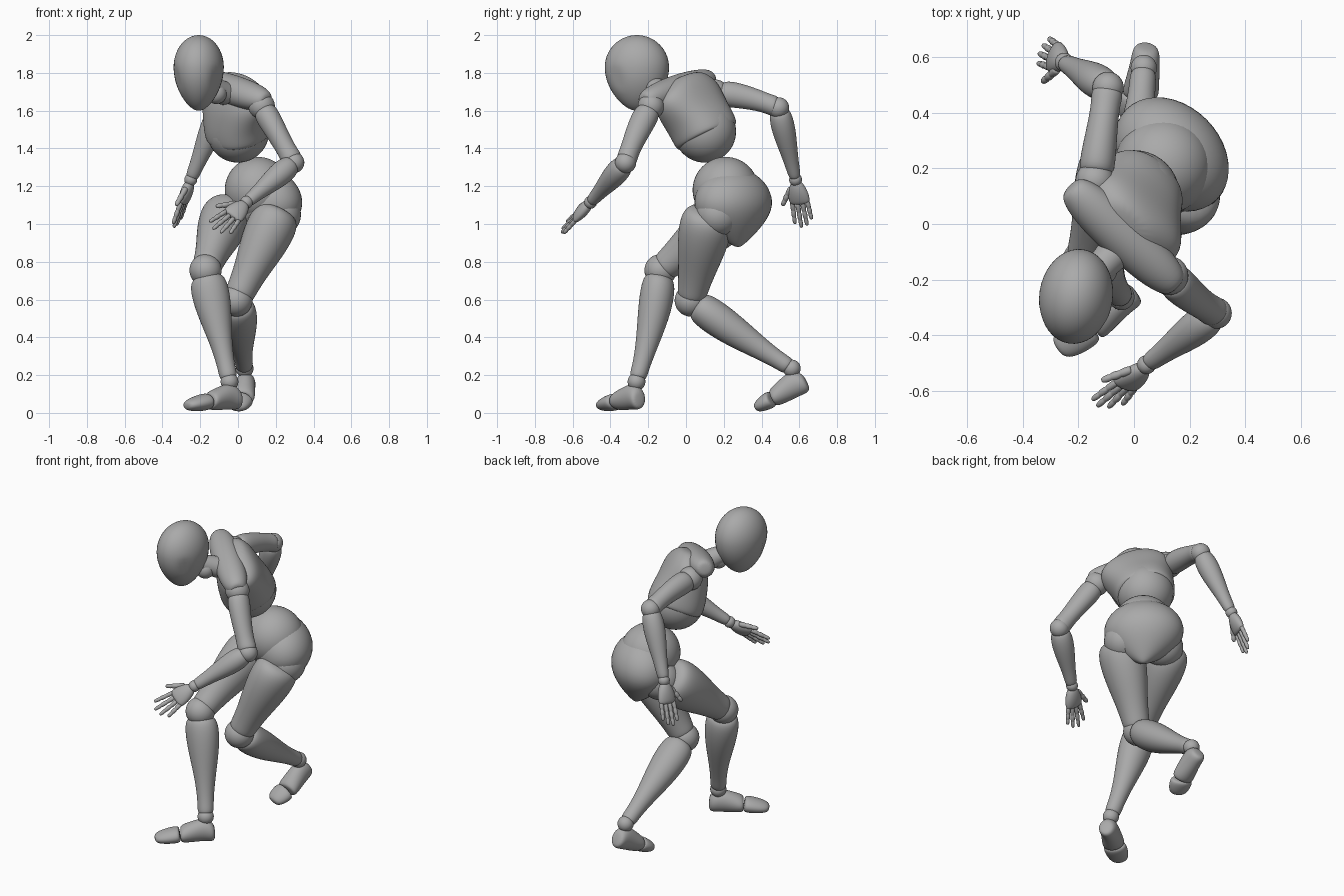
import bpy, bmesh, math
from mathutils import Vector as V, Matrix

if "Cube" in bpy.data.objects:
    bpy.data.objects.remove(bpy.data.objects["Cube"], do_unlink=True)

grey = bpy.data.materials.new("mannequin_grey")
grey.use_nodes = True
grey.diffuse_color = (0.4, 0.4, 0.4, 1)
bsdf = next(n for n in grey.node_tree.nodes if n.type == 'BSDF_PRINCIPLED')
bsdf.inputs["Base Color"].default_value = grey.diffuse_color


def finish(name, bm, subdiv=0):
    bmesh.ops.recalc_face_normals(bm, faces=bm.faces)
    for f in bm.faces:
        f.smooth = True
    me = bpy.data.meshes.new(name)
    bm.to_mesh(me)
    bm.free()
    me.materials.append(grey)
    ob = bpy.data.objects.new(name, me)
    bpy.context.collection.objects.link(ob)
    if subdiv:
        mod = ob.modifiers.new("smooth", 'SUBSURF')
        mod.levels = mod.render_levels = subdiv
    return ob


def loft(name, rings, side, axis, sides=16, power=2.0, subdiv=2):
    """Closed tube through rings of (centre, half width, half depth)."""
    axis = V(axis).normalized()
    side = V(side)
    side = (side - axis * side.dot(axis)).normalized()
    deep = side.cross(axis)
    bm = bmesh.new()
    loops = []
    for c, ra, rb in rings:
        loop = []
        for i in range(sides):
            a = 2 * math.pi * i / sides
            ca, sa = math.cos(a), math.sin(a)
            x = math.copysign(abs(ca) ** (2 / power), ca) * ra
            y = math.copysign(abs(sa) ** (2 / power), sa) * rb
            loop.append(bm.verts.new(V(c) + side * x + deep * y))
        loops.append(loop)
    for lo, hi in zip(loops, loops[1:]):
        for i in range(sides):
            j = (i + 1) % sides
            bm.faces.new((lo[i], lo[j], hi[j], hi[i]))
    bm.faces.new(loops[0][::-1])
    bm.faces.new(loops[-1])
    return finish(name, bm, subdiv)


def limb(name, a, b, profile, side=(1, 0, 0), bulge=(0, 0, 0), **kw):
    """Tube from a to b; profile rows are (fraction, half width, half depth)."""
    a, b, bulge = V(a), V(b), V(bulge)
    rings = [(a.lerp(b, t) + bulge * math.sin(math.pi * min(max(t, 0), 1)), ra, rb)
             for t, ra, rb in profile]
    return loft(name, rings, side, b - a, **kw)


def egg(name, centre, radii, low=None, taper=0.0, rot=(0, 0, 0), cheek=None):
    """Ellipsoid whose lower half can be longer, narrower and flattened at the cheeks."""
    bm = bmesh.new()
    bmesh.ops.create_uvsphere(bm, u_segments=40, v_segments=28, radius=1)
    turn = (Matrix.Rotation(rot[2], 3, 'Z') @ Matrix.Rotation(rot[1], 3, 'Y')
            @ Matrix.Rotation(rot[0], 3, 'X'))
    for v in bm.verts:
        p = v.co.copy()
        if cheek:
            for sx in (-1, 1):
                n = V((sx * 0.8, -0.55, -0.25)).normalized()
                p -= n * max(0, p.dot(n) - cheek)
        k = 1 - taper * p.z ** 2 if p.z < 0 else 1
        rz = low if low and p.z < 0 else radii[2]
        v.co = V(centre) + turn @ V((p.x * radii[0] * k, p.y * radii[1] * k, p.z * rz))
    return finish(name, bm)


def ball(name, c, r):
    return egg(name, c, (r, r, r))


# Head and neck
egg("head", (-0.208, -0.26, 1.83), (0.132, 0.171, 0.17), 0.23, 0.2, (0, 0, -0.15), 0.95)
limb("neck", (-0.05, -0.08, 1.68), (-0.16, -0.2, 1.74),
     [(0, .07, .07), (.3, .062, .062), (.7, .055, .055), (1, .05, .05)])
ball("neck_joint", (-0.115, -0.165, 1.69), 0.055)

# Rib cage and chest shell, leaning forward and twisted
S, U, O = V((.707, -.669, -.23)), V((-.15, -.42, .9)).normalized(), V((.0, .1, 1.49))
B = (U.cross(S)).normalized()
egg("rib_cage", O, (0.165, 0.165, 0.165))
shell = [(-.035, .150, .145, 0, .0), (-.03, .174, .168, 0, .0), (.04, .180, .165, 0, .0),
         (.11, .195, .15, .01, .0), (.18, .215, .135, .02, .005), (.235, .205, .115, .02, .015),
         (.285, .14, .09, .0, .02), (.315, .08, .055, -.01, .02)]
loft("chest", [(O + U * t + S * ds + B * db, w, d) for t, w, d, ds, db in shell],
     S, U, sides=20, power=2.3)
limb("shoulder_yoke", (-.23, .135, 1.77), (.155, -.225, 1.65),
     [(0, .03, .03), (.03, .055, .06), (.2, .075, .085), (.5, .085, .09),
      (.8, .075, .085), (.97, .055, .06), (1, .03, .03)], U)

# Waist ball, pelvis and hip joints
ball("waist", (0.105, 0.21, 1.18), 0.175)
egg("pelvis", (0.135, 0.25, 1.11), (0.23, 0.178, 0.185), 0.235, 0.6, (0.17, 0, -0.785))
ball("left_hip_joint", (0.215, 0.17, 1.05), 0.118)
ball("right_hip_joint", (0.0, 0.26, 1.05), 0.118)

# Joint positions of the limbs
arms = {
    "left": dict(sh=(.125, -.185, 1.625), el=(.295, -.32, 1.325), wr=(.045, -.505, 1.115),
                 d=(-.6, -.58, -.58), w=(-.6, .25, .55), bulge=(0, -.01, 0), spread=.12),
    "right": dict(sh=(-.14, .155, 1.695), el=(-.093, .49, 1.615), wr=(-.25, .58, 1.235),
                  d=(-.3, .17, -.9), w=(-.3, -.9, 0), bulge=(0, .005, .015), spread=.04),
}
legs = {
    "left": dict(hip=(.212, .12, 1.06), kn=(-.008, .025, .595), an=(.035, .56, .235),
                 bulge=(0, .01, -.015)),
    "right": dict(hip=(-.055, .245, 1.07), kn=(-.172, -.135, .755), an=(-.045, -.262, .165),
                  bulge=(0, .015, 0)),
}

UPPER_ARM = [(.06, .04, .04), (.09, .066, .07), (.3, .064, .07), (.6, .055, .059),
             (.82, .053, .053), (.95, .06, .058), (.99, .04, .04)]
FOREARM = [(.03, .03, .03), (.05, .056, .056), (.22, .068, .066), (.45, .06, .058),
           (.75, .04, .039), (.95, .037, .034), (.98, .025, .022)]
THIGH = [(-.04, .06, .07), (.0, .12, .128), (.15, .138, .148), (.4, .123, .132),
         (.65, .095, .103), (.85, .082, .084), (.95, .08, .08), (.98, .05, .05)]
CALF = [(.05, .05, .05), (.07, .093, .084), (.2, .106, .095), (.4, .091, .087),
        (.65, .06, .062), (.85, .047, .047), (.96, .05, .048), (.98, .03, .03)]
FINGER = [(0, .8, .8), (.05, 1, 1), (.33, 1, 1), (.38, .7, .7), (.43, 1, 1), (.64, .95, .95),
          (.69, .65, .65), (.74, .9, .9), (.94, .75, .75), (1, .4, .4)]


def finger(name, a, b, r, side):
    limb(name, a, b, [(t, p * r, q * r) for t, p, q in FINGER], side, sides=8, subdiv=1)


def hand(label, wrist, d, w, spread):
    d = V(d).normalized()
    w = V(w)
    w = (w - d * w.dot(d)).normalized()
    wrist = V(wrist)
    ball(label + "_wrist", wrist, .034)
    limb(label + "_palm", wrist, wrist + d * .14,
         [(.1, .02, .015), (.15, .034, .028), (.5, .056, .034), (.85, .06, .027),
          (1, .052, .018)], w)
    # Four spread fingers, from the thumb side outward
    for i, (word, length) in enumerate((("index", .125), ("middle", .14),
                                        ("ring", .13), ("little", .105))):
        k = 1.5 - i
        base = wrist + d * (.133 - .004 * k * k) + w * (k * .028)
        tip = base + (d + w * k * spread).normalized() * length
        finger(f"{label}_{word}_finger", base, tip, .0145, w)
    base = wrist + d * .045 + w * .035
    finger(label + "_thumb", base, base + (d * .8 + w * .55) * .12, .0175, w)


# Arms
for label, p in arms.items():
    ball(label + "_shoulder_joint", p["sh"], .07)
    limb(label + "_upper_arm", p["sh"], p["el"], UPPER_ARM, bulge=p["bulge"])
    ball(label + "_elbow_joint", p["el"], .056)
    limb(label + "_forearm", p["el"], p["wr"], FOREARM)
    hand(label + "_hand", p["wr"], p["d"], p["w"], p["spread"])

# Legs
for label, p in legs.items():
    limb(label + "_thigh", p["hip"], p["kn"], THIGH)
    ball(label + "_knee_joint", p["kn"], .085)
    limb(label + "_calf", p["kn"], p["an"], CALF, bulge=p["bulge"])
    ball(label + "_ankle_joint", p["an"], .047)


def foot(label, heel, instep, joint, tip, side):
    """Heel-to-joint block and a separate toe cap."""
    heel, instep, joint, tip = V(heel), V(instep), V(joint), V(tip)
    loft(label + "_foot", [(heel, .03, .035), (heel.lerp(instep, .25), .05, .06),
                           (instep, .054, .072), (instep.lerp(joint, .55), .062, .062),
                           (joint, .069, .05), (joint.lerp(tip, .03), .045, .03)],
         side, joint - heel)
    limb(label + "_toes", joint, tip, [(.04, .045, .03), (.08, .07, .048), (.5, .068, .043),
                                       (.85, .055, .032), (1, .03, .018)], side)


# Right foot flat in front, left foot pushing off behind
foot("right", (.01, -.245, .07), (-.045, -.275, .09), (-.15, -.36, .063),
     (-.275, -.45, .037), (.6, -.8, 0))
foot("left", (.045, .64, .165), (.04, .575, .155), (.022, .46, .078),
     (-.015, .37, .027), (1, 0, 0))
